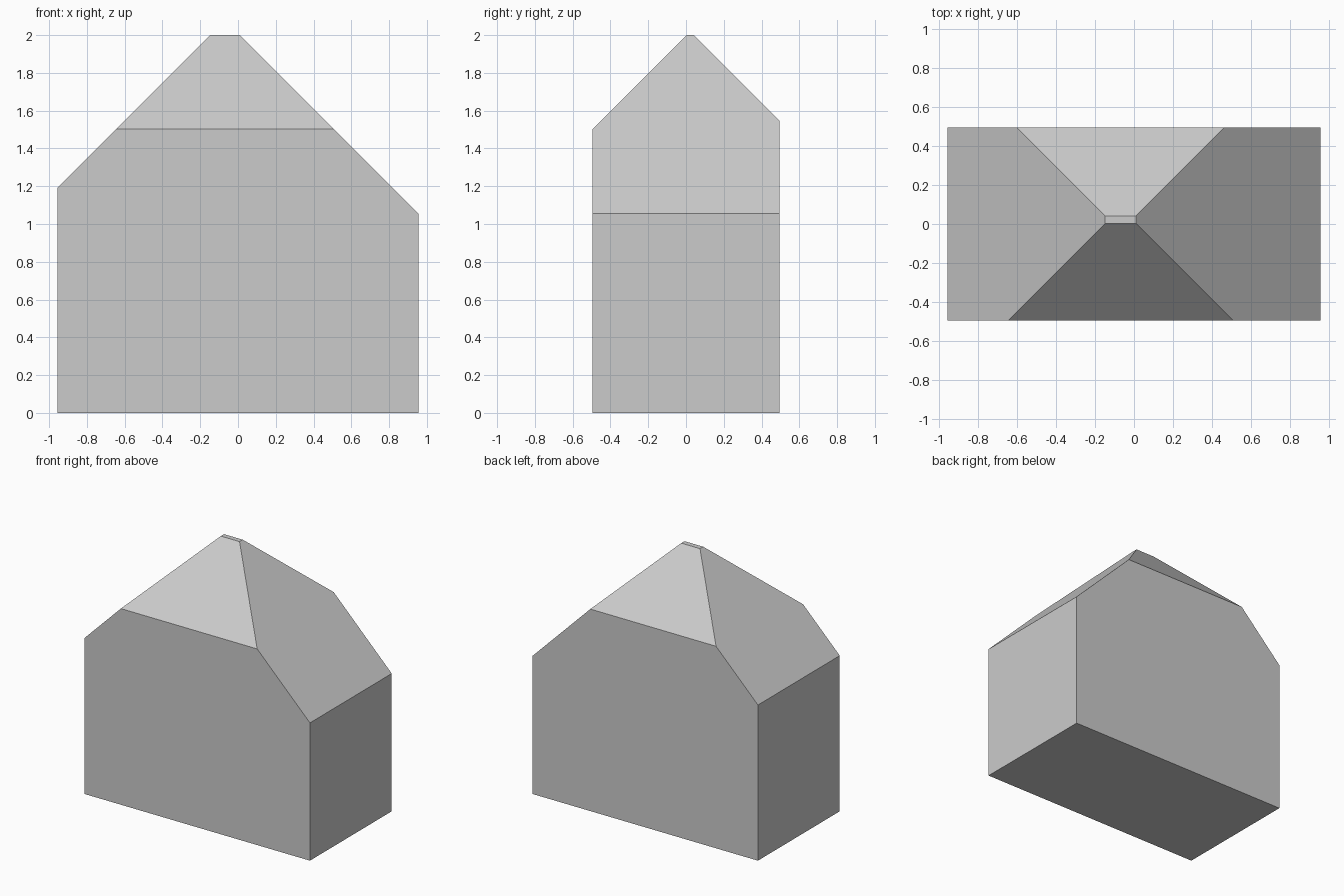
import bpy, bmesh
from mathutils import Matrix, Vector

if "Cube" in bpy.data.objects:
    bpy.data.objects.remove(bpy.data.objects["Cube"])

W, D, H = 1.912, 0.99, 2.0

bm = bmesh.new()
# Solid block standing on the ground
bmesh.ops.create_cube(bm, size=1, matrix=Matrix.Translation((0, 0, H / 2)) @ Matrix.Diagonal((W, D, H, 1)))

# Four 45 degree roof slopes, each through one edge of the small flat top
slopes = [
    ((-0.148, 0, H), (-1, 0, 1)),
    ((0.011, 0, H), (1, 0, 1)),
    ((0, 0.003, H), (0, -1, 1)),
    ((0, 0.042, H), (0, 1, 1)),
]
for point, normal in slopes:
    cut = bmesh.ops.bisect_plane(bm, geom=bm.verts[:] + bm.edges[:] + bm.faces[:], dist=1e-5,
                                 plane_co=Vector(point), plane_no=Vector(normal).normalized(),
                                 clear_outer=True)
    rim = [e for e in cut["geom_cut"] if isinstance(e, bmesh.types.BMEdge)]
    bmesh.ops.contextual_create(bm, geom=rim)

bmesh.ops.recalc_face_normals(bm, faces=bm.faces[:])
mesh = bpy.data.meshes.new("house_block")
bm.to_mesh(mesh)
bm.free()
bpy.context.collection.objects.link(bpy.data.objects.new("house_block", mesh))
